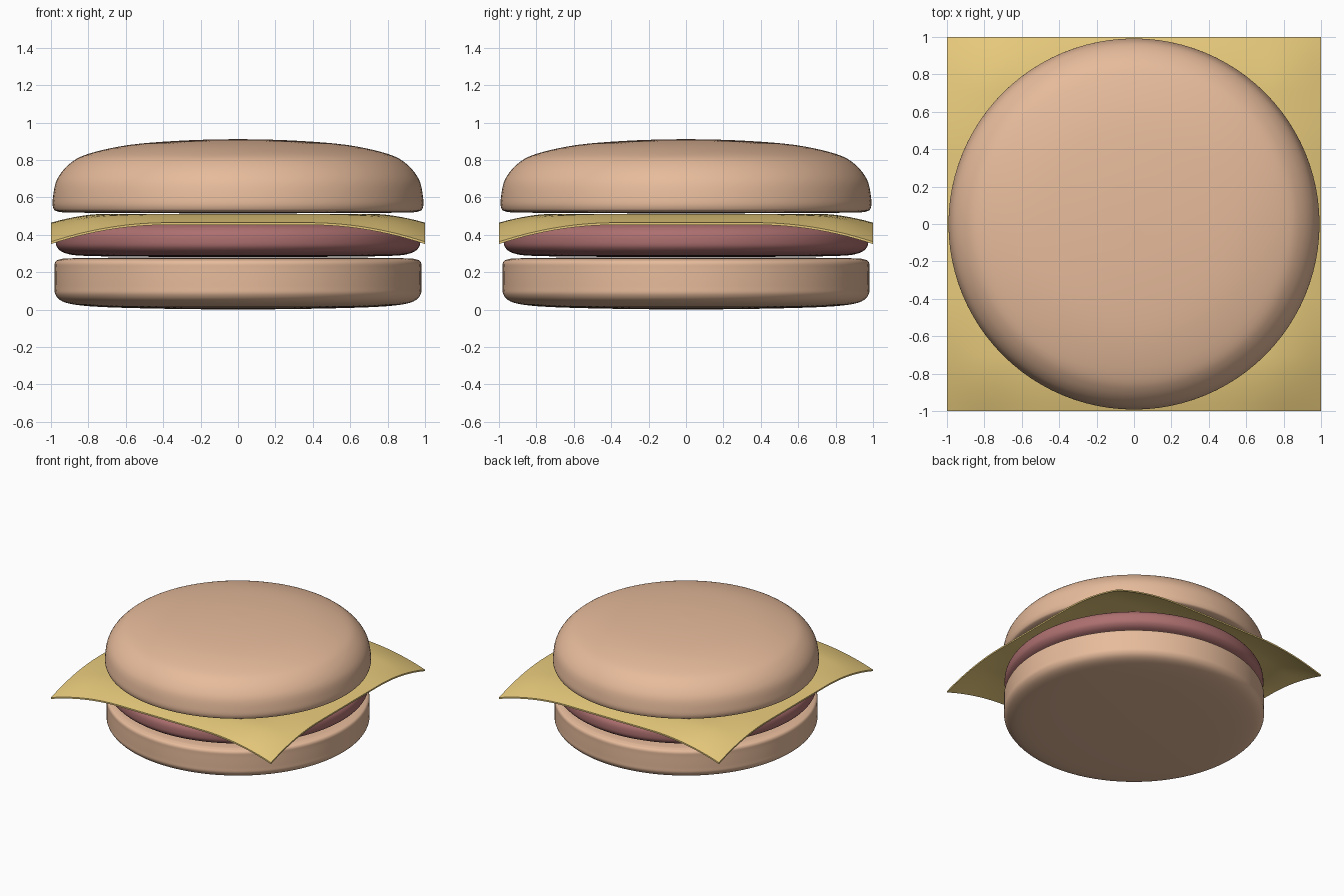
import bpy, bmesh, math

if "Cube" in bpy.data.objects:
    bpy.data.objects.remove(bpy.data.objects["Cube"])


def material(name, rgb):
    m = bpy.data.materials.new(name)
    m.diffuse_color = (*rgb, 1)
    m.use_nodes = True
    m.node_tree.nodes["Principled BSDF"].inputs["Base Color"].default_value = m.diffuse_color
    return m


bun = material("bun", (0.80, 0.50, 0.33))
meat = material("meat", (0.42, 0.16, 0.16))
yellow = material("cheese", (0.80, 0.59, 0.20))


def finish(name, bm, mat, angle):
    bmesh.ops.recalc_face_normals(bm, faces=bm.faces)
    me = bpy.data.meshes.new(name)
    bm.to_mesh(me)
    bm.free()
    ob = bpy.data.objects.new(name, me)
    bpy.context.collection.objects.link(ob)
    me.materials.append(mat)
    bpy.ops.object.select_all(action='DESELECT')
    ob.select_set(True)
    bpy.context.view_layer.objects.active = ob
    bpy.ops.object.shade_smooth_by_angle(angle=math.radians(angle))
    return ob


def smooth_path(pts, steps=5):
    # Catmull-Rom curve through the profile points
    out = []
    for i in range(len(pts) - 1):
        p0, p1, p2, p3 = pts[max(i - 1, 0)], pts[i], pts[i + 1], pts[min(i + 2, len(pts) - 1)]
        for s in range(steps):
            t = s / steps
            out.append([0.5 * (2 * b + (c - a) * t + (2 * a - 5 * b + 4 * c - d) * t * t
                               + (3 * b - a - 3 * c + d) * t ** 3)
                        for a, b, c, d in zip(p0, p1, p2, p3)])
    return out + [list(pts[-1])]


def lathe(name, profile, mat, segments=96):
    bm = bmesh.new()
    path = [bm.verts.new((r, 0, z)) for r, z in smooth_path(profile)]
    edges = [bm.edges.new(p) for p in zip(path, path[1:])]
    bmesh.ops.spin(bm, geom=path + edges, cent=(0, 0, 0), axis=(0, 0, 1),
                   angle=2 * math.pi, steps=segments)
    bmesh.ops.remove_doubles(bm, verts=bm.verts, dist=0.0005)
    return finish(name, bm, mat, 60)


# Buns and patty, profiles run from bottom centre to top centre
lathe("bottom_bun", [(0, 0.005), (0.4, 0.010), (0.7, 0.018), (0.86, 0.03), (0.94, 0.05),
                     (0.976, 0.085), (0.98, 0.13), (0.98, 0.22), (0.978, 0.257),
                     (0.955, 0.273), (0.88, 0.28), (0.5, 0.284), (0, 0.285)], bun)
lathe("patty", [(0, 0.287), (0.5, 0.288), (0.82, 0.293), (0.92, 0.306), (0.965, 0.335),
                (0.975, 0.375), (0.965, 0.42), (0.92, 0.455), (0.82, 0.475), (0.5, 0.485),
                (0, 0.487)], meat)
lathe("top_bun", [(0, 0.52), (0.5, 0.521), (0.88, 0.524), (0.965, 0.53), (0.988, 0.55),
                  (0.99, 0.60), (0.968, 0.70), (0.90, 0.785), (0.80, 0.838), (0.58, 0.886),
                  (0.28, 0.910), (0, 0.917)], bun)


# Cheese slice: square sheet whose edges bend down and whose corners droop
def ramp(t, start, power):
    return max(0, (abs(t) - start) / (1 - start)) ** power


bm = bmesh.new()
bmesh.ops.create_grid(bm, x_segments=48, y_segments=48, size=1)
for v in bm.verts:
    x, y = v.co.x, v.co.y
    gx, gy = ramp(x, 0.72, 1.7), ramp(y, 0.72, 1.7)
    v.co.z = 0.517 - 0.047 * (gx + gy - gx * gy) - 0.102 * ramp(x, 0.38, 2) * ramp(y, 0.38, 2)
ext = bmesh.ops.extrude_face_region(bm, geom=bm.faces[:])
for g in ext["geom"]:
    if isinstance(g, bmesh.types.BMVert):
        g.co.z -= 0.012
finish("cheese_slice", bm, yellow, 40)

bpy.context.view_layer.update()
low = min((o.matrix_world @ v.co).z for o in bpy.data.objects for v in o.data.vertices)
for o in bpy.data.objects:
    o.location.z -= low
